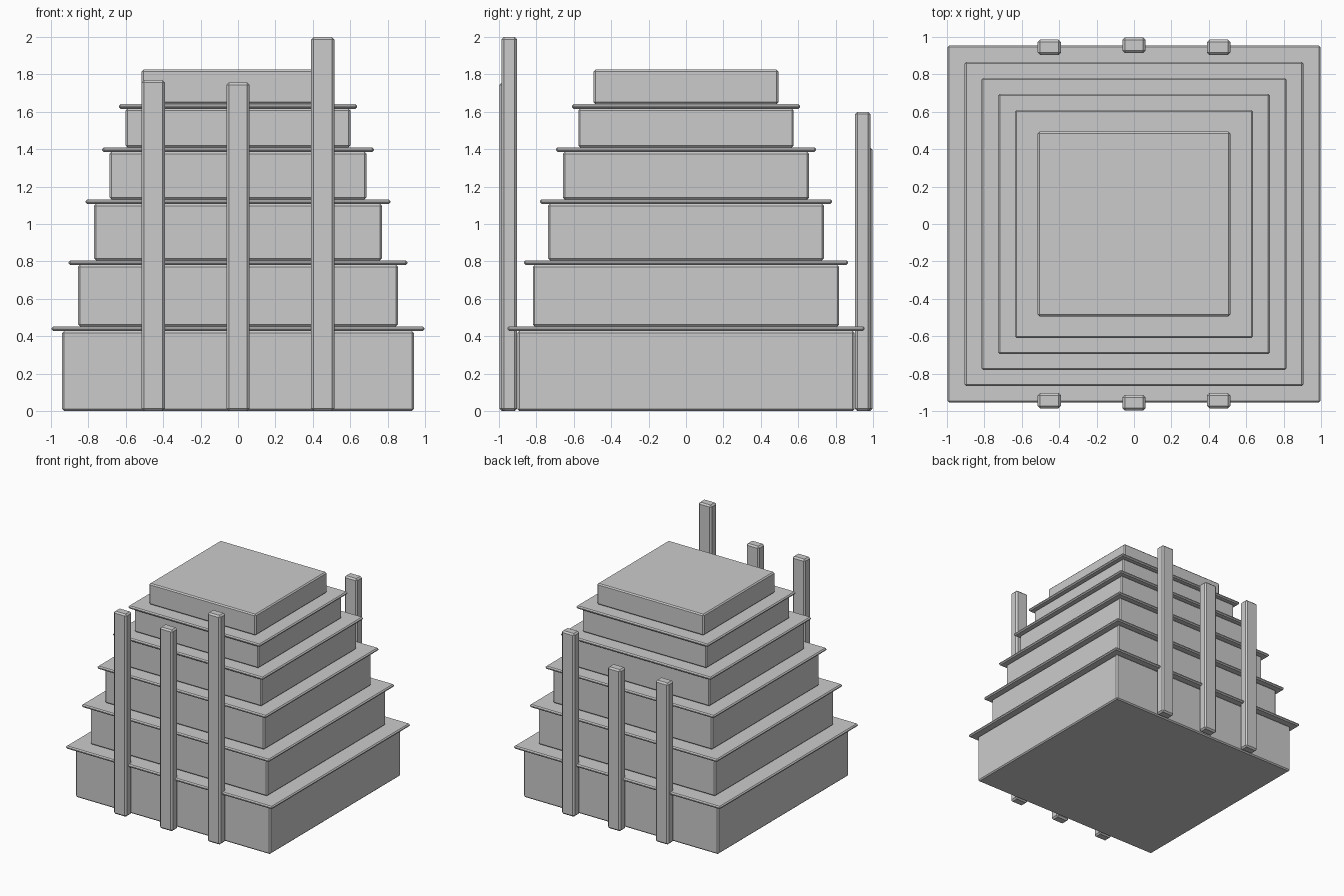
import bpy

if "Cube" in bpy.data.objects:
    bpy.data.objects.remove(bpy.data.objects["Cube"])


def box(name, x0, x1, y0, y1, z0, z1, bevel=0.01):
    """Box between two corners with a small chamfer."""
    bpy.ops.mesh.primitive_cube_add(
        size=1, location=((x0 + x1) / 2, (y0 + y1) / 2, (z0 + z1) / 2))
    ob = bpy.context.object
    ob.name = name
    ob.scale = (x1 - x0, y1 - y0, z1 - z0)
    bpy.ops.object.transform_apply(location=False, rotation=False, scale=True)
    mod = ob.modifiers.new("chamfer", 'BEVEL')
    mod.width = bevel
    mod.segments = 1
    return ob


DEPTH = 0.958  # depth to width ratio of every tier


def slab(name, half, z0, z1, bevel=0.01):
    box(name, -half, half, -half * DEPTH, half * DEPTH, z0, z1, bevel)


# Stepped tiers, each capped by a thin overhanging ledge:
# body half width, ledge half width, ledge top
tiers = [(0.94, 0.997, 0.453), (0.855, 0.905, 0.806), (0.77, 0.815, 1.132),
         (0.687, 0.726, 1.41), (0.601, 0.636, 1.641)]
base = 0.0
for i, (body, ledge, top) in enumerate(tiers, 1):
    slab(f"tier_{i}", body, base, top - 0.025)
    slab(f"ledge_{i}", ledge, top - 0.025, top, 0.009)
    base = top

# Plain top block
slab("top_block", 0.515, base, 1.825)

# Upright posts on the front and back: side, heights left to right
for side, label, heights in ((-1, "front", (1.77, 1.757, 2.0)),
                             (1, "back", (1.41, 1.41, 1.6))):
    for x, h in zip((-0.453, 0.0, 0.453), heights):
        outer = 0.998 if x == 0 else 0.986
        ys = sorted((side * (outer - 0.083), side * outer))
        box(f"{label}_post", x - 0.062, x + 0.062, ys[0], ys[1], 0, h, 0.013)
